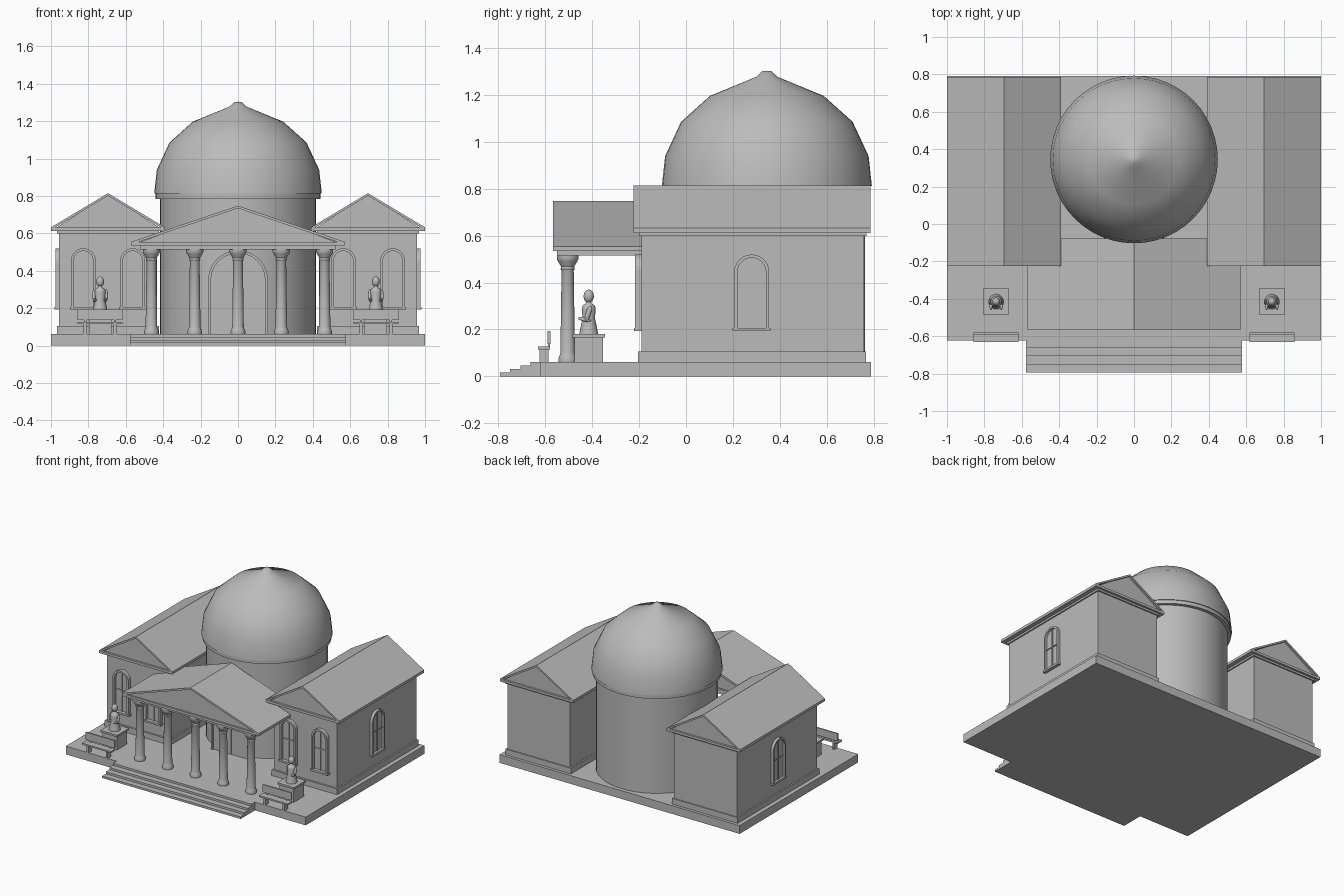
import bpy, bmesh, math
from mathutils import Matrix

cube = bpy.data.objects.get("Cube")
if cube:
    bpy.data.objects.remove(cube, do_unlink=True)

stone = bpy.data.materials.new("grey_stone")
stone.use_nodes = True
stone.diffuse_color = (0.5, 0.5, 0.5, 1)
stone.node_tree.nodes["Principled BSDF"].inputs["Base Color"].default_value = (0.5, 0.5, 0.5, 1)


def finish(name, bm, loc=(0, 0, 0), turn=0, smooth=None):
    """Turn a bmesh into a named stone object."""
    bmesh.ops.recalc_face_normals(bm, faces=bm.faces)
    me = bpy.data.meshes.new(name)
    bm.to_mesh(me)
    bm.free()
    me.materials.append(stone)
    ob = bpy.data.objects.new(name, me)
    bpy.context.collection.objects.link(ob)
    ob.location = loc
    ob.rotation_euler.z = turn
    if smooth:
        bpy.ops.object.select_all(action='DESELECT')
        ob.select_set(True)
        bpy.context.view_layer.objects.active = ob
        bpy.ops.object.shade_smooth_by_angle(angle=math.radians(smooth))
    return ob


def box(name, x0, x1, y0, y1, z0, z1, **kw):
    bm = bmesh.new()
    m = Matrix.Translation(((x0 + x1) / 2, (y0 + y1) / 2, (z0 + z1) / 2))
    m = m @ Matrix.Diagonal((x1 - x0, y1 - y0, z1 - z0, 1))
    bmesh.ops.create_cube(bm, size=1, matrix=m)
    return finish(name, bm, **kw)


def prism(name, outline, y0, y1, **kw):
    """Extrude an x-z outline along y."""
    bm = bmesh.new()
    face = bm.faces.new([bm.verts.new((x, y0, z)) for x, z in outline])
    ext = bmesh.ops.extrude_face_region(bm, geom=[face])["geom"]
    verts = [v for v in ext if isinstance(v, bmesh.types.BMVert)]
    bmesh.ops.translate(bm, verts=verts, vec=(0, y1 - y0, 0))
    return finish(name, bm, **kw)


def lathe(name, profile, loc, segs=24, smooth=35):
    """Spin an (r, z) profile about z."""
    bm = bmesh.new()
    vs = [bm.verts.new((r, 0, z)) for r, z in profile]
    es = [bm.edges.new(p) for p in zip(vs, vs[1:])]
    bmesh.ops.spin(bm, geom=vs + es, cent=(0, 0, 0), axis=(0, 0, 1),
                   angle=math.tau, steps=segs)
    bmesh.ops.remove_doubles(bm, verts=bm.verts, dist=0.0005)
    return finish(name, bm, loc=loc, smooth=smooth)


def ball(name, size, loc, tilt=0):
    bm = bmesh.new()
    m = Matrix.Rotation(tilt, 4, 'X') @ Matrix.Diagonal((*size, 1))
    bmesh.ops.create_uvsphere(bm, u_segments=16, v_segments=10, radius=1, matrix=m)
    return finish(name, bm, loc=loc, smooth=60)


def arch(w, z0, top, n=12):
    """Round-headed outline from bottom left over to bottom right."""
    pts = [(-w, z0)]
    for i in range(n + 1):
        a = math.pi * (1 - i / n)
        pts.append((w * math.cos(a), top - w + w * math.sin(a)))
    return pts + [(w, z0)]


def arch_frame(name, w, z0, top, t, y0, y1, **kw):
    prism(name, arch(w, z0, top) + arch(w - t, z0, top - t)[::-1], y0, y1, **kw)


def window(name, w, depth, loc, turn=0):
    """Arched window facing local -y, with the wall at local y = 0."""
    kw = dict(loc=loc, turn=turn)
    arch_frame(name + "_frame", w, 0.2, 0.52, 0.014, -depth, 0.01, **kw)
    prism(name + "_pane", arch(w - 0.01, 0.2, 0.51), -0.005, 0.01, **kw)
    box(name + "_mullion", -0.003, 0.003, -0.011, 0, 0.2, 0.51, **kw)
    box(name + "_crossbar", 0.01 - w, w - 0.01, -0.011, 0, 0.362, 0.368, **kw)
    box(name + "_sill", -w - 0.006, w + 0.006, -depth - 0.004, 0.01, 0.193, 0.207, **kw)


def gable_roof(name, w, z0, z1, t, y0, y1, lip, x=0):
    """Roof skin, recessed gable infill and cornice."""
    at = dict(loc=(x, 0, 0))
    prism(name, [(-w, z0), (0, z1), (w, z0), (w, z0 - t), (0, z1 - t), (-w, z0 - t)],
          y0, y1, **at)
    prism(name + "_gable", [(-w + 0.01, z0 - t), (0, z1 - t / 2), (w - 0.01, z0 - t)],
          y0 + lip, y1 - lip, **at)
    box(name + "_cornice", -w, w, y0, y1, z0 - t - 0.006, z0 - 0.002, **at)


# Platform and entrance steps
box("platform", -1, 1, -0.622, 0.79, 0, 0.062)
for i in range(4):
    box("step", -0.577, 0.577, -0.793 + 0.043 * i, -0.6, 0, 0.0155 * (i + 1))

# Round hall and dome
HALL = (0, 0.345, 0)
lathe("drum", [(0, 0.05), (0.418, 0.05), (0.418, 0.79), (0, 0.79)], HALL, 48)
lathe("dome_ring", [(0, 0.785), (0.442, 0.785), (0.442, 0.815), (0, 0.815)], HALL, 48)
lathe("dome", [(0, 0.812), (0.448, 0.812), (0.434, 0.94), (0.366, 1.086), (0.242, 1.197),
               (0.045, 1.278), (0.02, 1.302), (0, 1.304)], HALL, 48, 50)

# Main door
arch_frame("door_frame", 0.16, 0.06, 0.51, 0.015, -0.095, 0.0)
prism("door_panel", arch(0.15, 0.06, 0.5), -0.083, 0.0)
box("door_split", -0.003, 0.003, -0.088, -0.05, 0.06, 0.5)

# Portico
gable_roof("portico_roof", 0.57, 0.555, 0.748, 0.014, -0.567, -0.077, 0.012)
box("architrave", -0.525, 0.525, -0.55, -0.08, 0.515, 0.54)
for i in range(5):
    lathe("column", [(0, 0.06), (0.038, 0.06), (0.04, 0.075), (0.034, 0.09), (0.031, 0.1),
                     (0.026, 0.45), (0.03, 0.458), (0.028, 0.468), (0.042, 0.492),
                     (0.046, 0.5), (0.046, 0.516), (0, 0.516)],
          (0.2315 * (i - 2), -0.505, 0))

for s in (-1, 1):
    # Side wing
    cx = 0.695 * s
    at = dict(loc=(cx, 0, 0))
    box("wing_walls", -0.262, 0.262, -0.19, 0.76, 0.06, 0.61, **at)
    box("wing_plinth", -0.273, 0.273, -0.204, 0.768, 0.06, 0.105, **at)
    box("wing_frieze", -0.272, 0.272, -0.2, 0.77, 0.598, 0.615, **at)
    gable_roof("wing_roof", 0.305, 0.632, 0.815, 0.014, -0.225, 0.787, 0.015, cx)
    for dx in (-0.132, 0.132):
        window("front_window", 0.066, 0.028, (cx + dx, -0.19, 0))
    window("side_window", 0.075, 0.02, (cx + 0.262 * s, 0.28, 0), s * math.pi / 2)

    # Statue on its pedestal
    px, py = 0.737 * s, -0.415
    at = dict(loc=(px, py, 0))
    box("pedestal", -0.06, 0.06, -0.06, 0.06, 0.06, 0.168, **at)
    box("pedestal_cap", -0.07, 0.07, -0.07, 0.07, 0.166, 0.18, **at)
    lathe("statue_body", [(0, 0.18), (0.04, 0.18), (0.037, 0.2), (0.026, 0.25), (0.03, 0.285),
                          (0.026, 0.303), (0.011, 0.311), (0.01, 0.325), (0, 0.325)],
          (px, py, 0), 20, 60)
    ball("statue_head", (0.021, 0.022, 0.028), (px, py, 0.342))
    for a in (-1, 1):
        ball("statue_upper_arm", (0.009, 0.011, 0.035), (px + 0.033 * a, py - 0.002, 0.268), -0.3)
        ball("statue_forearm", (0.008, 0.028, 0.009), (px + 0.028 * a, py - 0.018, 0.243), -0.2)

    # Bench
    at = dict(loc=(px, 0, 0))
    box("bench_seat", -0.12, 0.12, -0.632, -0.58, 0.115, 0.127, **at)
    box("bench_back", -0.12, 0.12, -0.59, -0.579, 0.137, 0.193, **at)
    for a in (-1, 1):
        box("bench_leg", 0.08 * a - 0.008, 0.08 * a + 0.008, -0.624, -0.586, 0.06, 0.116, **at)
        box("bench_post", 0.08 * a - 0.006, 0.08 * a + 0.006, -0.588, -0.58, 0.12, 0.14, **at)
